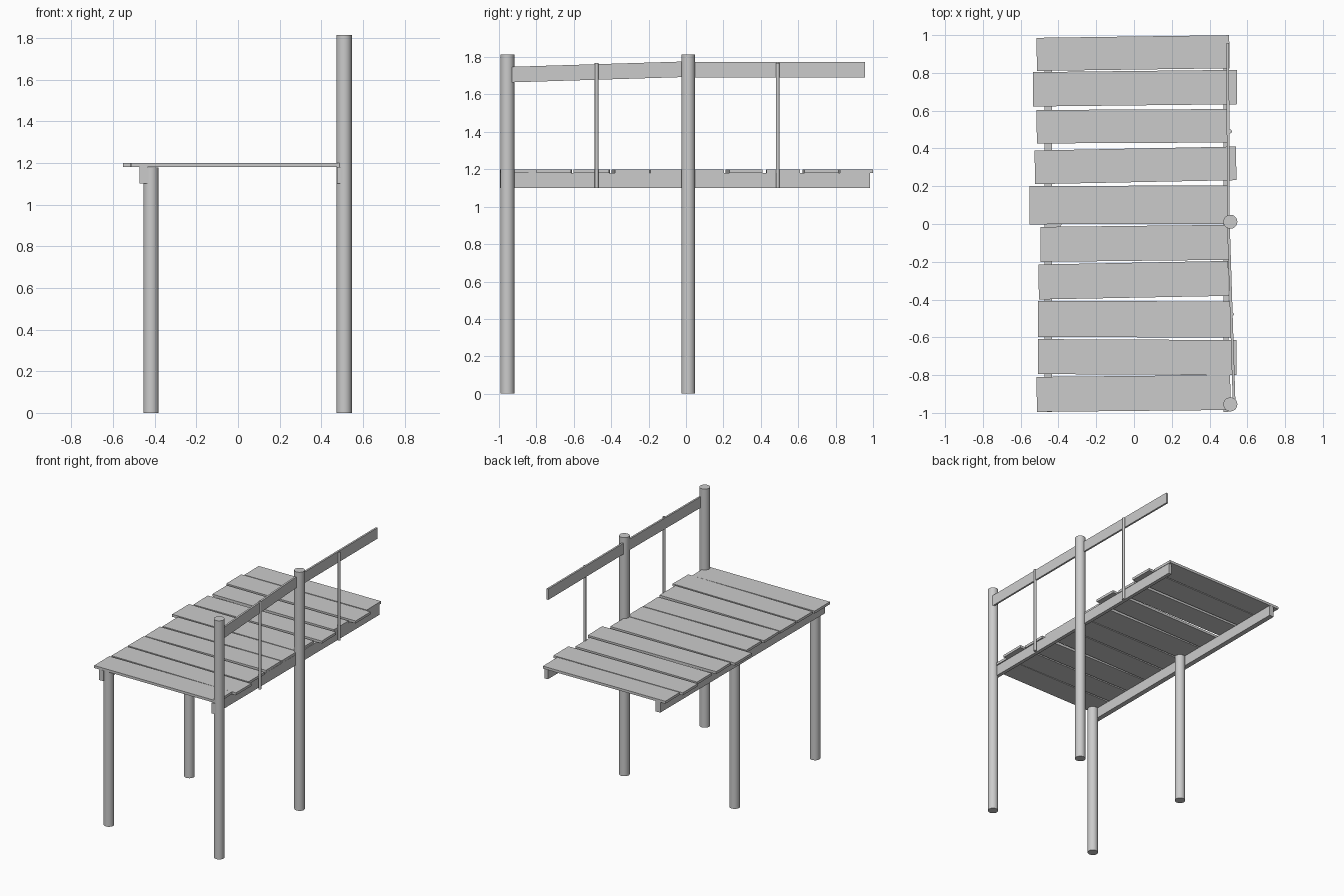
import bpy
from math import atan2, hypot, radians
from mathutils import Vector

cube = bpy.data.objects.get("Cube")
if cube:
    bpy.data.objects.remove(cube, do_unlink=True)

grey = bpy.data.materials.new("plain grey")
grey.use_nodes = True
grey.diffuse_color = (0.6, 0.6, 0.6, 1)
grey.node_tree.nodes["Principled BSDF"].inputs["Base Color"].default_value = (0.6, 0.6, 0.6, 1)


def board(name, start, end, thick, height):
    """Box running from start to end; thick is across, height is upright."""
    a, b = Vector(start), Vector(end)
    d = b - a
    bpy.ops.mesh.primitive_cube_add(size=1, location=(a + b) / 2)
    ob = bpy.context.object
    ob.name = name
    ob.scale = (d.length, thick, height)
    ob.rotation_euler = (0, -atan2(d.z, hypot(d.x, d.y)), atan2(d.y, d.x))
    ob.data.materials.append(grey)


def pole(name, x, y, low, high, radius, sides):
    bpy.ops.mesh.primitive_cylinder_add(vertices=sides, radius=radius, depth=high - low,
                                        location=(x, y, (low + high) / 2))
    ob = bpy.context.object
    ob.name = name
    ob.data.materials.append(grey)
    bpy.ops.object.shade_smooth_by_angle(angle=radians(40))


# Support posts: tall on the railing side, short under the deck
for place, y in (("front", -0.955), ("middle", 0.012)):
    pole(place + "_left_post", 0.51, y, 0, 1.815, 0.037, 32)
    pole(place + "_right_post", -0.418, y, 0, 1.18, 0.037, 32)

# Long beams under the planks
board("left_beam", (0.488, -0.995, 1.141), (0.488, 0.983, 1.141), 0.027, 0.08)
board("right_beam", (-0.454, -0.995, 1.141), (-0.454, 0.985, 1.141), 0.038, 0.08)

# Uneven planks: right end x, y, then left end x, y, then width
planks = [
    (-0.515, 0.898, 0.505, 0.912, 0.175),
    (-0.535, 0.713, 0.545, 0.725, 0.182),
    (-0.515, 0.515, 0.505, 0.520, 0.177),
    (-0.525, 0.300, 0.541, 0.321, 0.178),
    (-0.553, 0.100, 0.495, 0.102, 0.203),
    (-0.495, -0.108, 0.500, -0.097, 0.185),
    (-0.505, -0.307, 0.500, -0.288, 0.185),
    (-0.508, -0.502, 0.510, -0.506, 0.191),
    (-0.508, -0.702, 0.542, -0.707, 0.185),
    (-0.515, -0.902, 0.510, -0.892, 0.185),
]
for i, (x0, y0, x1, y1, width) in enumerate(planks):
    board(f"plank_{i + 1}", (x0, y0, 1.19), (x1, y1, 1.19), width, 0.019)

# Handrail in two lengths, with a thin baluster under each
board("front_handrail", (0.53, -0.945, 1.706), (0.5, 0.0, 1.735), 0.014, 0.083)
board("back_handrail", (0.5, 0.0, 1.732), (0.496, 0.957, 1.732), 0.014, 0.083)
pole("front_baluster", 0.519, -0.478, 1.1, 1.768, 0.01, 16)
pole("back_baluster", 0.508, 0.49, 1.1, 1.768, 0.01, 16)
